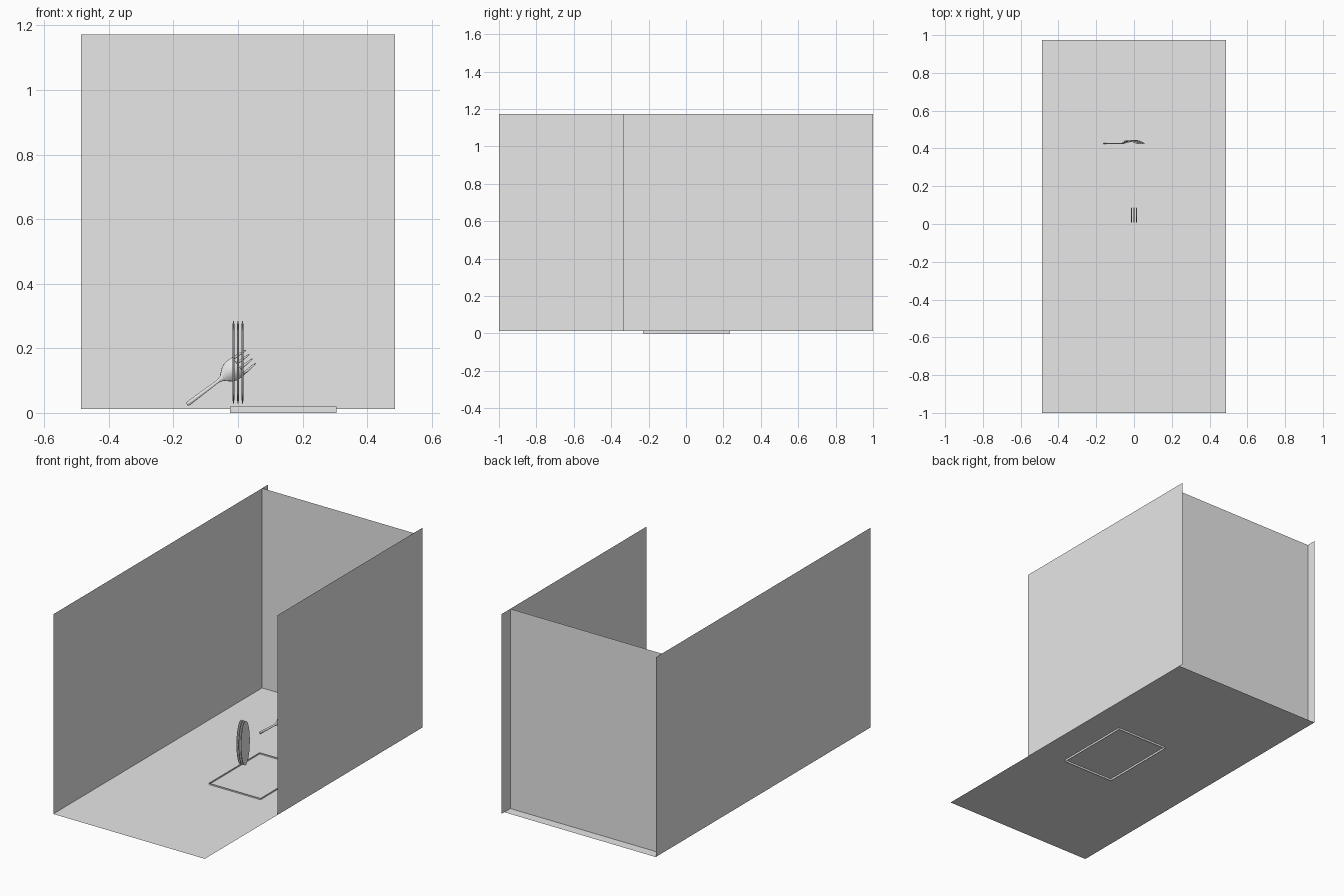
import bpy, bmesh, math
from mathutils import Vector

if "Cube" in bpy.data.objects:
    bpy.data.objects.remove(bpy.data.objects["Cube"], do_unlink=True)

grey = bpy.data.materials.new("plain_grey")
grey.use_nodes = True
grey.diffuse_color = (0.8, 0.8, 0.8, 1)
grey.node_tree.nodes["Principled BSDF"].inputs["Base Color"].default_value = (0.8, 0.8, 0.8, 1)


def finish(name, bm, smooth=False):
    mesh = bpy.data.meshes.new(name)
    bm.to_mesh(mesh)
    bm.free()
    mesh.materials.append(grey)
    obj = bpy.data.objects.new(name, mesh)
    bpy.context.collection.objects.link(obj)
    if smooth:
        bpy.ops.object.select_all(action='DESELECT')
        obj.select_set(True)
        bpy.context.view_layer.objects.active = obj
        bpy.ops.object.shade_smooth_by_angle(angle=math.radians(30))
    return obj


def sheet(name, corner, a, b):
    """Flat panel spanned by two edge vectors."""
    bm = bmesh.new()
    c, a, b = Vector(corner), Vector(a), Vector(b)
    bm.faces.new([bm.verts.new(p) for p in (c, c + a, c + a + b, c + b)])
    finish(name, bm)


# Room panels
W, FLOOR, HEIGHT = 0.487, 0.012, 1.16
UP = (0, 0, HEIGHT)
sheet("floor", (-W, -1, FLOOR), (2 * W, 0, 0), (0, 1.973, 0))
sheet("right_wall", (-W, -1, FLOOR), (0, 1.973, 0), UP)
sheet("left_wall", (W, 1, FLOOR), (0, -1.335, 0), UP)
sheet("back_wall", (-W, 0.917, FLOOR), (2 * W, 0, 0), UP)

# Open rectangular rim set through the floor
bm = bmesh.new()
bmesh.ops.create_cube(bm, size=1)
bm.normal_update()
bmesh.ops.delete(bm, geom=[f for f in bm.faces if abs(f.normal.z) > 0.5], context='FACES_ONLY')
bmesh.ops.scale(bm, vec=(0.331, 0.465, 0.02), verts=bm.verts)
bmesh.ops.translate(bm, vec=(0.14, 0.003, 0.01), verts=bm.verts)
finish("floor_rim", bm)


# Three upright oval plates
def plate(name, x, segments=48):
    bm = bmesh.new()
    rings = []
    for r, dx in ((0.7, -0.003), (0.9, -0.003), (1, -0.001), (1, 0.001), (0.9, 0.003), (0.7, 0.003)):
        angles = [math.tau * i / segments for i in range(segments)]
        rings.append([bm.verts.new((x + dx, 0.047 + 0.04 * r * math.cos(t),
                                    0.157 + 0.128 * r * math.sin(t))) for t in angles])
    for lower, upper in zip(rings, rings[1:]):
        for i in range(segments):
            j = (i + 1) % segments
            bm.faces.new((lower[i], lower[j], upper[j], upper[i]))
    bm.faces.new(rings[0])
    bm.faces.new(rings[-1])
    bmesh.ops.recalc_face_normals(bm, faces=bm.faces)
    finish(name, bm, True)


for number, x in enumerate((-0.014, 0, 0.014), 1):
    plate(f"oval_plate_{number}", x)


# Fork: strips laid along a tilted axis, bowed at the head
def fork_point(u, v):
    t = max(0, min(1, (u - 0.12) / 0.125))
    y = 0.426 + 0.015 * math.sin(math.pi * t)
    return (-0.158 + 0.8 * u - 0.6 * v, y, 0.026 + 0.6 * u + 0.8 * v)


def strip(bm, stations):
    """Strip from (distance, centre, half width) stations."""
    pairs = [[bm.verts.new(fork_point(u, c + s * w)) for s in (-1, 1)] for u, c, w in stations]
    for (a, b), (c, d) in zip(pairs, pairs[1:]):
        bm.faces.new((a, b, d, c))


bm = bmesh.new()
strip(bm, [(u, 0, w) for u, w in (
    (0, 0.004), (0.004, 0.007), (0.06, 0.006), (0.12, 0.005), (0.135, 0.009),
    (0.145, 0.018), (0.156, 0.027), (0.17, 0.033), (0.185, 0.034), (0.2, 0.033))])
for k in range(4):
    c = (k - 1.5) * 0.019
    strip(bm, [(0.2, c, 0.0045), (0.215, c * 0.97, 0.004),
               (0.23, c * 0.93, 0.0035), (0.246, c * 0.88, 0.0015)])
bmesh.ops.recalc_face_normals(bm, faces=bm.faces)
fork = finish("fork", bm, True)
thick = fork.modifiers.new("thickness", 'SOLIDIFY')
thick.thickness = 0.007
thick.offset = 0
